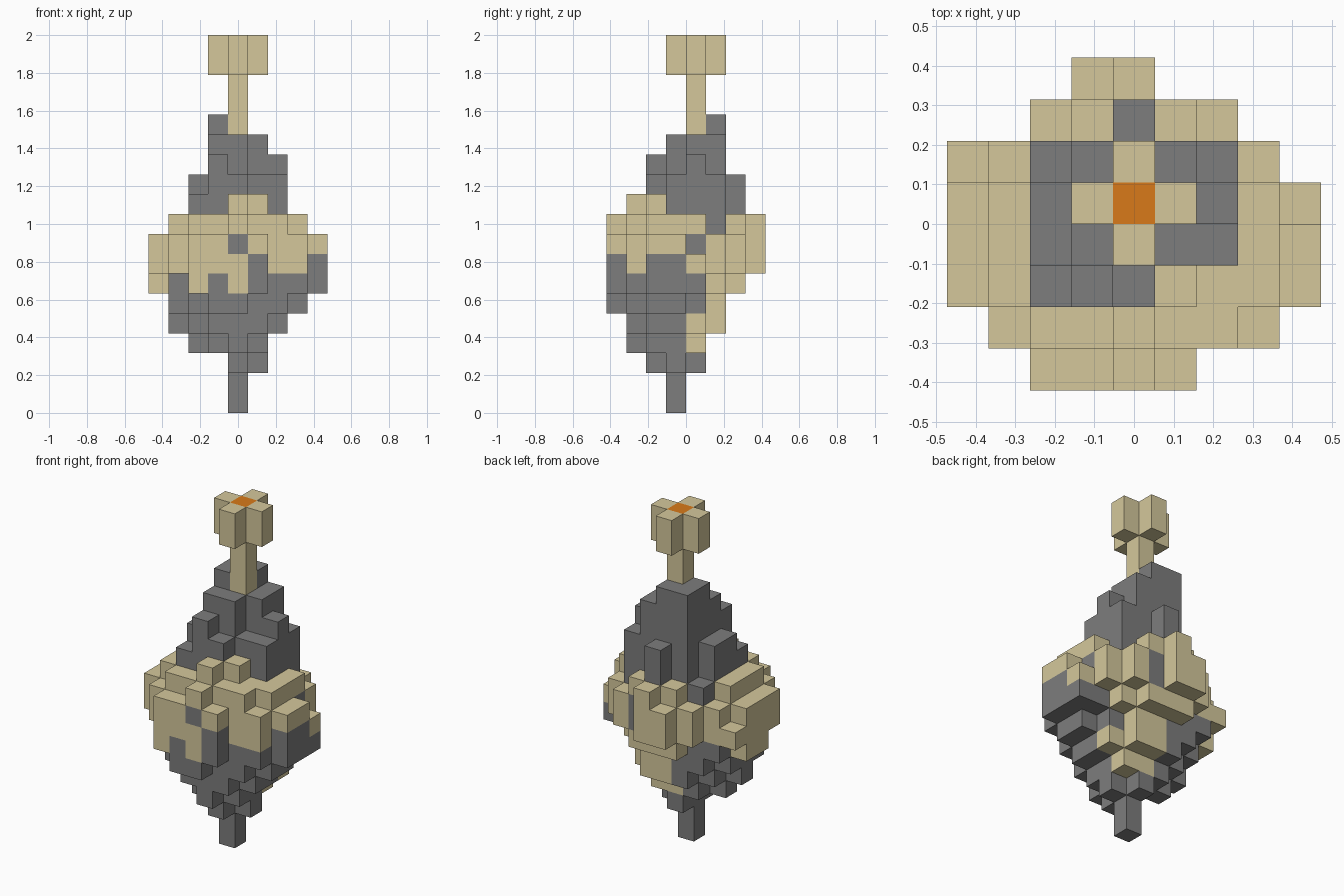
import bpy, bmesh
from mathutils import Vector

cube = bpy.data.objects.get("Cube")
if cube:
    bpy.data.objects.remove(cube, do_unlink=True)

UNIT = 2 / 19                       # edge of one block
CENTRE = Vector((4.5, 4, 0))        # middle of the block grid


def make_material(name, colour):
    mat = bpy.data.materials.new(name)
    mat.use_nodes = True
    mat.diffuse_color = (*colour, 1)
    for node in mat.node_tree.nodes:
        if node.type == "BSDF_PRINCIPLED":
            node.inputs["Base Color"].default_value = (*colour, 1)
            node.inputs["Roughness"].default_value = 0.9
    return mat


GREY, TAN, ORANGE = range(3)
materials = [make_material("dark_grey", (0.205, 0.205, 0.205)),
             make_material("sand_tan", (0.66, 0.575, 0.33)),
             make_material("ember_orange", (0.69, 0.195, 0.01))]

cells = {}                          # block position -> (part, colour)


def tier(part, colour, level, first_row, spans, height=1):
    """Lay rows of blocks, front to back; each span is first and last column."""
    for row, span in enumerate(spans.split(), first_row):
        for column in range(int(span[0]), int(span[1]) + 1):
            for z in range(level, level + height):
                cells[column, row, z] = (part, colour)


def paint(colour, *positions):
    for position in positions:
        if position in cells:
            cells[position] = (cells[position][0], colour)


# Hanging tip, widening upwards
tier("bottom_stem", GREY, 0, 3, "44", 2)
tier("lower_body", GREY, 2, 2, "44 45 44")
tier("lower_body", GREY, 3, 1, "44 35 25 35")
tier("lower_body", GREY, 4, 1, "35 26 16 26 35")
tier("lower_body", GREY, 5, 0, "34 26 17 17 16 25")
tier("lower_body", GREY, 6, 0, "25 27 18 08 08 16 35")

# Wide middle band
tier("middle_band", TAN, 7, 0, "25 17 08 08 08 07 26 34")
tier("middle_band", TAN, 8, 0, "25 17 08 08 07 17 26 34")
tier("middle_band", TAN, 9, 0, "44 26 17 17 17 26 35 44")

# Stepped spire
tier("spire", GREY, 10, 1, "44 25 26 26 36 44")
tier("spire", GREY, 11, 2, "34 26 26 36 44")
tier("spire", GREY, 12, 2, "33 34 36 35")
tier("spire", GREY, 13, 3, "34 35 35")
tier("spire", GREY, 14, 4, "33 34")

# Post and cross-shaped cap
tier("post", TAN, 14, 4, "44", 3)
tier("cap", TAN, 17, 3, "44 35 44", 2)

# Tan runs down the back of the lower body
for (x, y, z) in list(cells):
    if cells[x, y, z][0] == "lower_body":
        back = y >= 5 and z >= 4 and x >= (3 if z == 6 else 4)
        if back or (z == 6 and x == 0):
            paint(TAN, (x, y, z))
paint(TAN, (6, 4, 4), (5, 4, 3), (4, 4, 3), (2, 0, 6), (4, 0, 6),
      (4, 1, 10), (5, 2, 10))

# Grey patches in the middle band
paint(GREY, (4, 0, 8), (5, 0, 7), (8, 2, 7), (8, 3, 7), (7, 4, 8),
      (6, 5, 9), (2, 5, 9), (5, 6, 7), (5, 6, 8))

# Build each part from the outward faces of its blocks
AXES = [Vector(v) for v in ((1, 0, 0), (0, 1, 0), (0, 0, 1))]


def build_part(part):
    bm = bmesh.new()
    for cell, (owner, colour) in cells.items():
        if owner != part:
            continue
        middle = Vector(cell) + Vector((0.5, 0.5, 0.5))
        for axis in range(3):
            for sign in (-1, 1):
                normal = AXES[axis] * sign
                beside = tuple(int(c) for c in Vector(cell) + normal)
                if beside in cells:
                    continue
                u = AXES[(axis + 1) % 3] * sign / 2
                v = AXES[(axis + 2) % 3] / 2
                corners = (-u - v, u - v, u + v, v - u)
                face = bm.faces.new([
                    bm.verts.new((middle + normal / 2 + c - CENTRE) * UNIT)
                    for c in corners])
                face.material_index = colour
                # Ember on top of the cap
                if cell == (4, 4, 18) and normal.z > 0:
                    face.material_index = ORANGE
    bmesh.ops.remove_doubles(bm, verts=bm.verts[:], dist=UNIT / 100)
    mesh = bpy.data.meshes.new(part)
    bm.to_mesh(mesh)
    bm.free()
    for mat in materials:
        mesh.materials.append(mat)
    bpy.context.collection.objects.link(bpy.data.objects.new(part, mesh))


for part_name in ("bottom_stem", "lower_body", "middle_band",
                  "spire", "post", "cap"):
    build_part(part_name)
